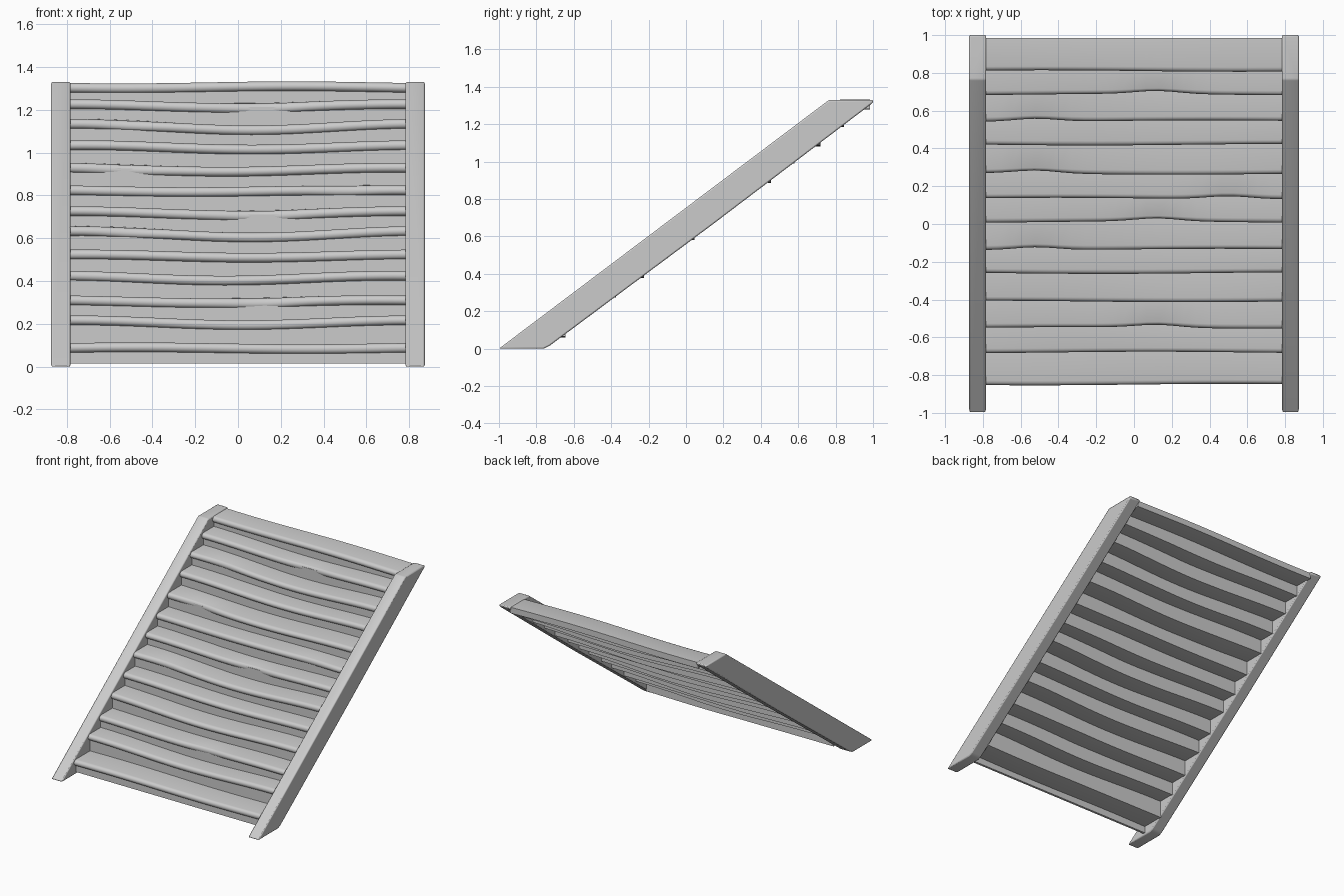
import bpy, bmesh, math

cube = bpy.data.objects.get("Cube")
if cube:
    bpy.data.objects.remove(cube)

grey = bpy.data.materials.new("plain grey")
grey.use_nodes = True
grey.diffuse_color = (0.6, 0.6, 0.6, 1)
grey.node_tree.nodes["Principled BSDF"].inputs["Base Color"].default_value = (0.6, 0.6, 0.6, 1)


def sweep(name, profile, xs, warp=lambda x, y, z: (y, z), bevel=0):
    """Carry a (y, z) outline along x, bending it with warp."""
    bm = bmesh.new()
    rings = [[bm.verts.new((x, *warp(x, y, z))) for y, z in profile] for x in xs]
    n = len(profile)
    for a, b in zip(rings, rings[1:]):
        for i in range(n):
            j = (i + 1) % n
            bm.faces.new((a[i], a[j], b[j], b[i]))
    bm.faces.new(rings[0])
    bm.faces.new(rings[-1])
    bmesh.ops.recalc_face_normals(bm, faces=bm.faces)
    mesh = bpy.data.meshes.new(name)
    bm.to_mesh(mesh)
    bm.free()
    mesh.materials.append(grey)
    ob = bpy.data.objects.new(name, mesh)
    bpy.context.collection.objects.link(ob)
    if bevel:
        mod = ob.modifiers.new("soft edges", "BEVEL")
        mod.width = bevel
        mod.segments = 2
    bpy.ops.object.select_all(action="DESELECT")
    ob.select_set(True)
    bpy.context.view_layer.objects.active = ob
    bpy.ops.object.shade_smooth_by_angle(angle=math.radians(40))
    return ob


# Side boards
board = [(-1, 0), (-0.76, 0), (-0.73, 0.015), (0.15, 0.67), (1, 1.315), (1, 1.33), (0.765, 1.33)]
for side, name in ((1, "left_stringer"), (-1, "right_stringer")):
    sweep(name, board, (side * 0.783, side * 0.873), bevel=0.013)

# Steps: nose y, top z, sag in the middle, x of the worn dent (None if unworn)
steps = [
    (-0.85, 0.11, 0.003, None), (-0.68, 0.235, 0.015, None), (-0.55, 0.33, 0.008, 0.12),
    (-0.41, 0.45, 0.028, None), (-0.26, 0.55, 0.022, None), (-0.135, 0.655, 0.028, -0.52),
    (0.01, 0.745, 0.012, 0.12), (0.135, 0.845, 0.004, 0.5), (0.265, 0.955, 0.025, -0.52),
    (0.42, 1.06, 0.026, None), (0.545, 1.155, 0.026, -0.52), (0.685, 1.245, 0.01, 0.12),
    (0.81, 1.325, -0.006, None),
]
THICK = 0.045
HALF = 0.79
xs = [-HALF + 2 * HALF * i / 24 for i in range(25)]


def make_warp(nose, sag, dent, phase):
    def warp(x, y, z):
        drop = sag * math.cos(x / HALF * math.pi / 2) ** 2
        drop += 0.004 * math.sin(4 * x + phase)
        front = max(0, 1 - (y - nose) / 0.05)
        push = 0.004 * math.sin(3 * x + phase)
        if dent is not None:
            worn = math.exp(-((x - dent) / 0.16) ** 2)
            push += 0.016 * worn
            drop += 0.006 * worn * front
        return y + push * front, z - drop
    return warp


for i, (nose, top, sag, dent) in enumerate(steps):
    last = i == len(steps) - 1
    back = 0.985 if last else steps[i + 1][0] + 0.035
    warp = make_warp(nose, sag, dent, i * 1.3)
    # Tread with a rounded nose
    r = THICK / 2
    outline = [(back, top), (back, top - THICK)]
    for k in range(7):
        a = math.pi * k / 6
        outline.append((nose + r - r * math.sin(a), top - r - r * math.cos(a)))
    sweep(f"tread_{i + 1}", outline, xs, warp)
    # Riser standing on the tread below
    low = steps[i - 1][1] - THICK if i else 0.015
    face, rear = nose + 0.018, nose + 0.035
    low_sag = steps[i - 1][2] if i else 0

    def riser_warp(x, y, z, low=low, sag=sag, low_sag=low_sag):
        s = low_sag if z <= low else sag
        return y, z - s * math.cos(x / HALF * math.pi / 2) ** 2
    high = top - THICK / 2
    sweep(f"riser_{i + 1}", [(face, low), (rear, low), (rear, high), (face, high)], xs, riser_warp)
